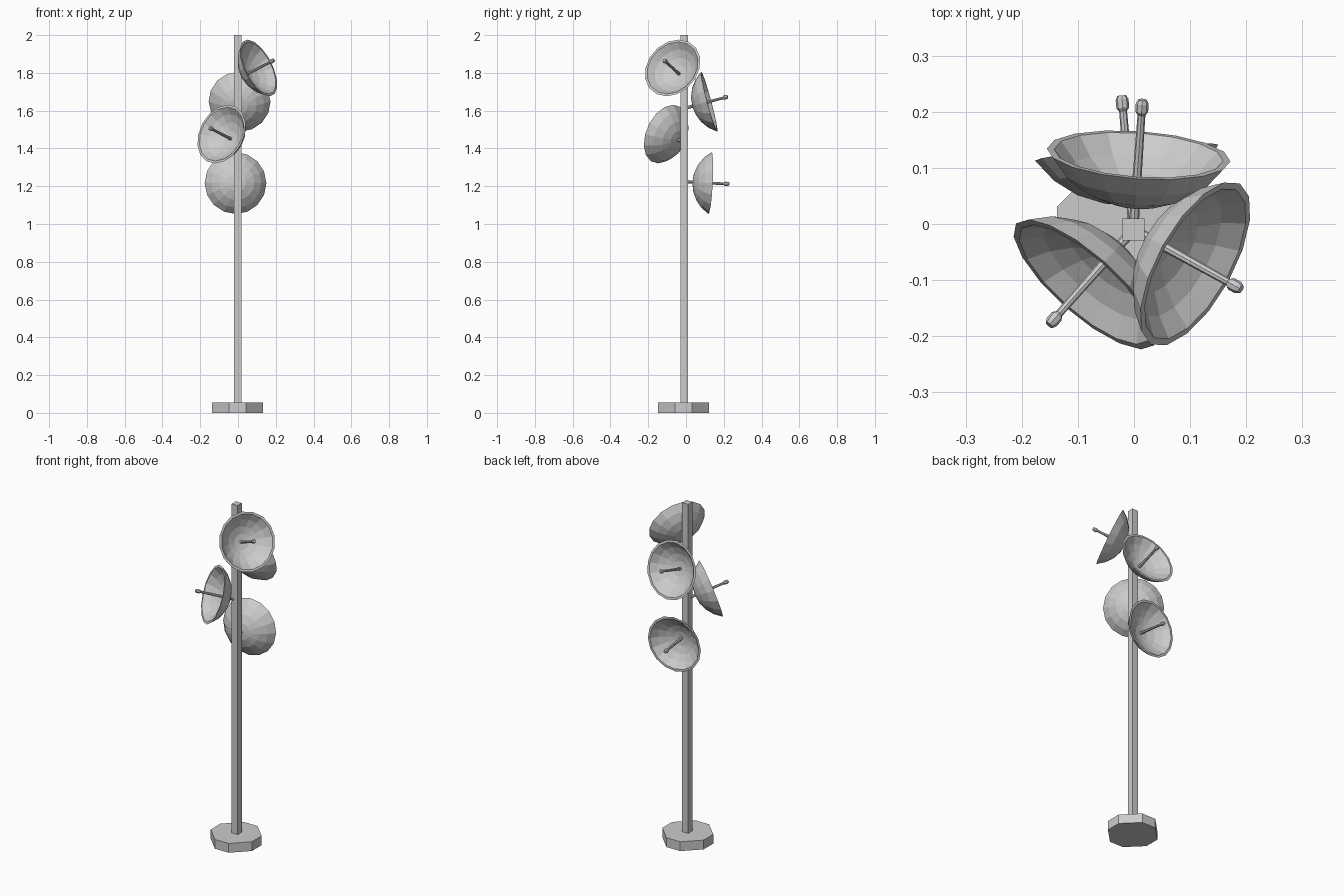
import bpy, bmesh
from math import radians, sin, cos, pi
from mathutils import Vector

if "Cube" in bpy.data.objects:
    bpy.data.objects.remove(bpy.data.objects["Cube"])

PX, PY = -0.001, -0.01      # pole axis


def finish(name, bm):
    bmesh.ops.remove_doubles(bm, verts=bm.verts, dist=1e-5)
    bmesh.ops.recalc_face_normals(bm, faces=bm.faces)
    me = bpy.data.meshes.new(name)
    bm.to_mesh(me)
    bm.free()
    ob = bpy.data.objects.new(name, me)
    bpy.context.collection.objects.link(ob)
    return ob


def prism(name, outline, z0, z1):
    bm = bmesh.new()
    face = bm.faces.new([bm.verts.new((x, y, z0)) for x, y in outline])
    ext = bmesh.ops.extrude_face_region(bm, geom=[face])
    top = [v for v in ext["geom"] if isinstance(v, bmesh.types.BMVert)]
    bmesh.ops.translate(bm, verts=top, vec=(0, 0, z1 - z0))
    return finish(name, bm)


def lathe(name, profile, sides):
    """Revolve (radius, height) points about local z; both ends lie on the axis."""
    bm = bmesh.new()
    rings = [[bm.verts.new((r * cos(2 * pi * i / sides), r * sin(2 * pi * i / sides), h))
              for i in range(sides)] if r > 0 else [bm.verts.new((0, 0, h))]
             for r, h in profile]
    for a, b in zip(rings, rings[1:]):
        for i in range(sides):
            j = (i + 1) % sides
            ring = [a[i % len(a)], a[j % len(a)], b[j % len(b)], b[i % len(b)]]
            bm.faces.new(list(dict.fromkeys(ring)))
    return finish(name, bm)


def cap(radius, depth, back, steps):
    """Spherical bowl profile from the vertex out to the rim."""
    R = (radius ** 2 + depth ** 2) / (2 * depth)
    from_axis = math_acos((R - depth) / R)
    return [(R * sin(from_axis * k / steps), back + R - R * cos(from_axis * k / steps))
            for k in range(steps + 1)]


def math_acos(v):
    return Vector((v, (1 - v * v) ** 0.5)).angle(Vector((1, 0)))


# octagonal foot: square with corners cut at a third
h, c = 0.135, 0.045
foot = [(h, -c), (h, c), (c, h), (-c, h), (-h, c), (-h, -c), (-c, -h), (c, -h)]
prism("foot", [(x - 0.002, y - 0.014) for x, y in foot], 0, 0.055)

# square pole
s = 0.0195
prism("pole", [(PX + x, PY + y) for x, y in [(-s, -s), (s, -s), (s, s), (-s, s)]], 0, 2.0)

# dish shell (outer skin, flat rim, inner skin) and feed arm with knob
shell = cap(0.164, 0.093, 0.045, 4) + cap(0.151, 0.078, 0.060, 4)[::-1]
arm = [(0, 0), (0.009, 0), (0.007, 0.212), (0.0115, 0.218),
       (0.0115, 0.233), (0.008, 0.240), (0, 0.240)]

# name, mount height, heading, tilt up
for name, z, heading, tilt in [("top", 1.77, -29, 24), ("upper", 1.612, 86, 15),
                               ("middle", 1.431, 228.5, 19), ("lower", 1.224, 95, -3)]:
    for part in (lathe(name + "_dish", shell, 16), lathe(name + "_feed_arm", arm, 8)):
        part.location = (PX, PY, z)
        part.rotation_euler = (0, radians(90 - tilt), radians(heading))
